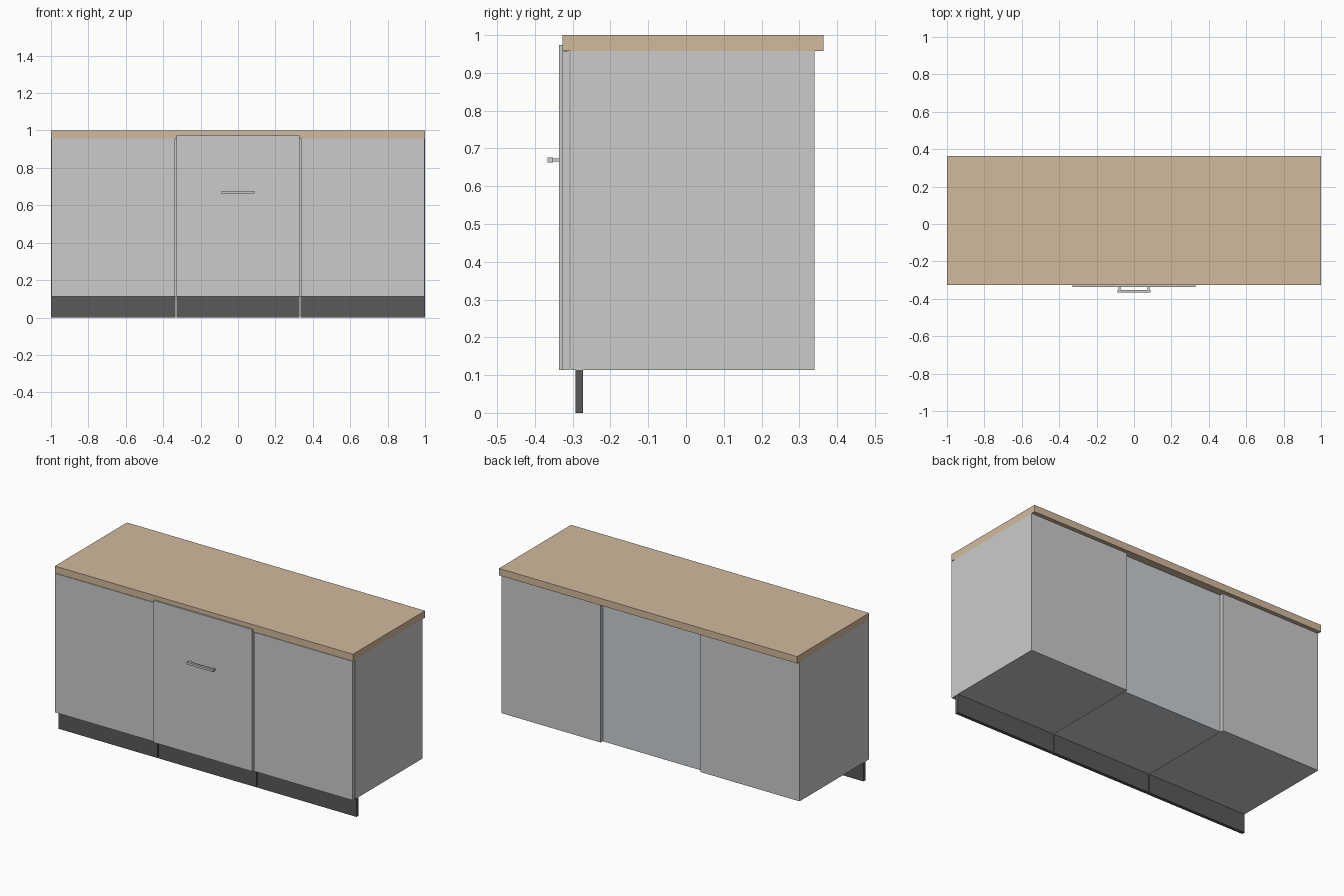
import bpy

if "Cube" in bpy.data.objects:
    bpy.data.objects.remove(bpy.data.objects["Cube"])


def material(name, rgb):
    m = bpy.data.materials.new(name)
    m.diffuse_color = (*rgb, 1)
    m.use_nodes = True
    m.node_tree.nodes["Principled BSDF"].inputs["Base Color"].default_value = m.diffuse_color
    return m


WOOD = material("worktop_wood", (0.64, 0.49, 0.34))
DARK = material("plinth_dark", (0.10, 0.10, 0.10))
STEEL = material("appliance_grey", (0.60, 0.63, 0.65))


def box(name, x, y, z, mat=None):
    """Box from (min, max) ranges on each axis."""
    bpy.ops.mesh.primitive_cube_add(size=1, location=[sum(r) / 2 for r in (x, y, z)])
    ob = bpy.context.object
    ob.name = name
    ob.scale = [r[1] - r[0] for r in (x, y, z)]
    bpy.ops.object.transform_apply(location=False, rotation=False, scale=True)
    if mat:
        ob.data.materials.append(mat)
    return ob


BOTTOM, TOP = 0.113, 0.958

# Worktop
box("worktop", (-1, 1), (-0.327, 0.364), (TOP, 1), WOOD)

# Side cabinets: carcass, door and plinth section
for side, x, gap in (("left", (-1, -0.335), (-0.998, -0.337)),
                     ("right", (0.335, 1), (0.337, 0.998))):
    box(side + "_carcass", x, (-0.306, 0.34), (BOTTOM, TOP))
    box(side + "_door", gap, (-0.327, -0.308), (BOTTOM, TOP - 0.002))
    box(side + "_plinth", x, (-0.292, -0.272), (0, BOTTOM), DARK)

# Middle appliance: slightly shallower body, taller raised door
box("middle_body", (-0.333, 0.333), (-0.306, 0.32), (BOTTOM, TOP - 0.002), STEEL)
box("middle_door", (-0.33, 0.33), (-0.336, -0.315), (BOTTOM, 0.974))
box("middle_plinth", (-0.33, 0.33), (-0.292, -0.272), (0, BOTTOM), DARK)

# Handle: bar on two posts
box("handle_bar", (-0.088, 0.088), (-0.366, -0.352), (0.663, 0.676))
for s in (-1, 1):
    xs = sorted((s * 0.072, s * 0.084))
    box("handle_post", xs, (-0.353, -0.335), (0.665, 0.673))
